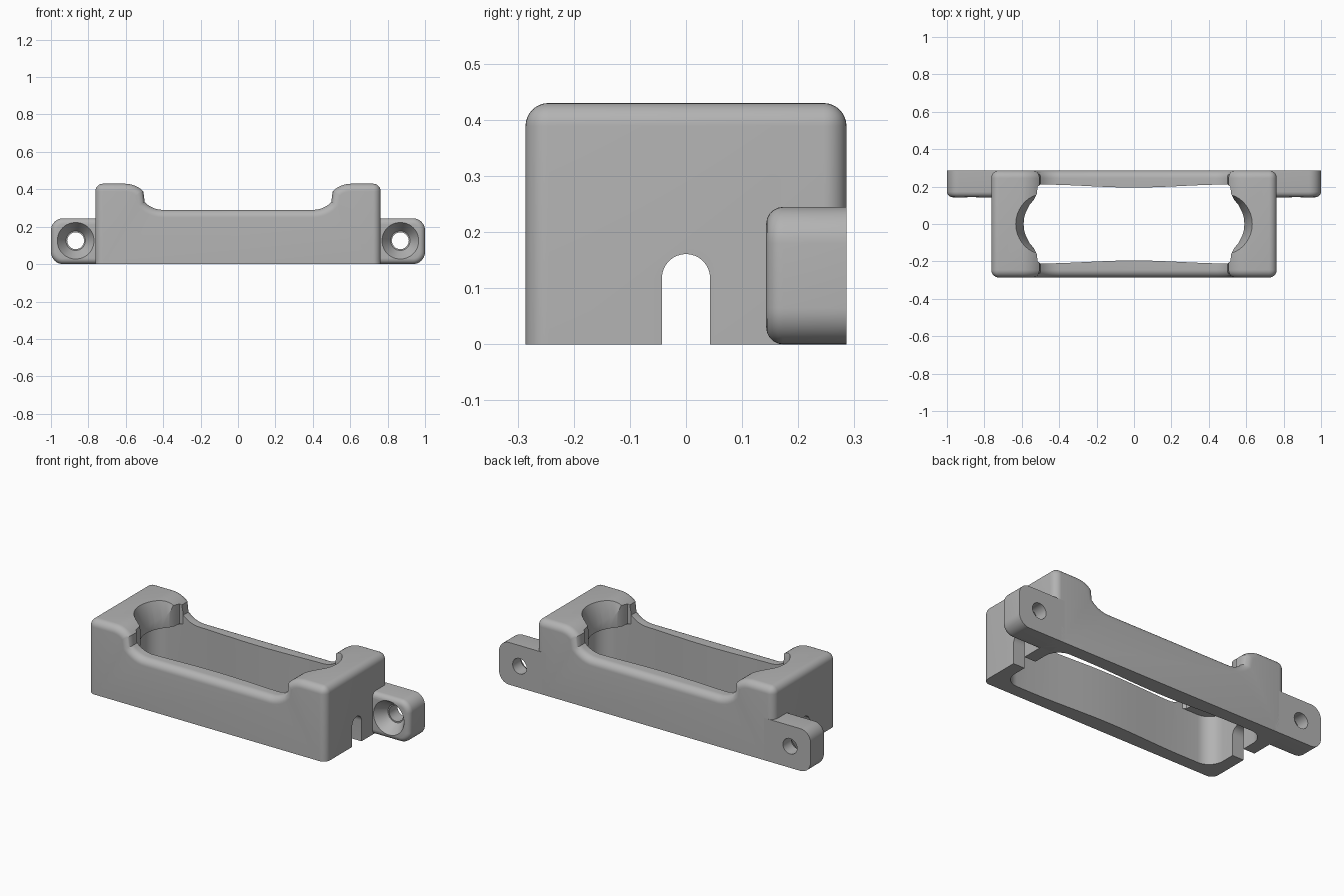
import bpy, bmesh, math
from mathutils import Vector, Matrix

default = bpy.data.objects.get("Cube")
if default:
    bpy.data.objects.remove(default, do_unlink=True)

grey = bpy.data.materials.new("plain_grey")
grey.use_nodes = True
COLOUR = (0.45, 0.45, 0.45, 1)
grey.diffuse_color = COLOUR
grey.node_tree.nodes["Principled BSDF"].inputs["Base Color"].default_value = COLOUR


def finish(bm, name):
    bmesh.ops.recalc_face_normals(bm, faces=bm.faces)
    mesh = bpy.data.meshes.new(name)
    bm.to_mesh(mesh)
    bm.free()
    mesh.materials.append(grey)
    obj = bpy.data.objects.new(name, mesh)
    bpy.context.collection.objects.link(obj)
    return obj


def prism(points, axis, lo, hi):
    """Extrude a 2D outline along the given axis."""
    bm = bmesh.new()
    place = {"x": lambda a, b, t: (t, a, b), "y": lambda a, b, t: (a, t, b),
             "z": lambda a, b, t: (a, b, t)}[axis]
    face = bm.faces.new([bm.verts.new(place(a, b, lo)) for a, b in points])
    new = bmesh.ops.extrude_face_region(bm, geom=[face])["geom"]
    shift = Vector(place(0, 0, hi - lo))
    bmesh.ops.translate(bm, vec=shift, verts=[v for v in new if isinstance(v, bmesh.types.BMVert)])
    bmesh.ops.recalc_face_normals(bm, faces=bm.faces)
    return bm


def cone(r1, r2, depth, matrix):
    bm = bmesh.new()
    bmesh.ops.create_cone(bm, cap_ends=True, segments=48, radius1=r1, radius2=r2,
                          depth=depth, matrix=matrix)
    return bm


def arc(cx, cy, r, start, end, n=10):
    angles = [math.radians(start + (end - start) * i / n) for i in range(n + 1)]
    return [(cx + r * math.cos(a), cy + r * math.sin(a)) for a in angles]


def four_way(quarter):
    """Mirror an outline running from the y axis to the x axis into all quadrants."""
    half = quarter + [(x, -y) for x, y in reversed(quarter) if y > 1e-4]
    return half + [(-x, y) for x, y in reversed(half) if x > 1e-4]


def cut(obj, bm):
    cutter = finish(bm, "cutter")
    cutter.hide_render = True
    mod = obj.modifiers.new("cut", "BOOLEAN")
    mod.operation, mod.solver, mod.object = "DIFFERENCE", "EXACT", cutter
    bpy.context.view_layer.objects.active = obj
    bpy.ops.object.modifier_apply(modifier=mod.name)
    bpy.data.objects.remove(cutter, do_unlink=True)


def smooth(obj):
    bpy.ops.object.select_all(action="DESELECT")
    obj.select_set(True)
    bpy.context.view_layer.objects.active = obj
    bpy.ops.object.shade_smooth_by_angle(angle=math.radians(30))


# Body: saddle-shaped profile with rounded outer edges
W, D, H = 0.763, 0.286, 0.43
slope = arc(0.4, 0.43, 0.14, -90, -45, 6) + arc(0.605, 0.29, 0.14, 135, 90, 6)
right = [(0, 0.29)] + slope + [(W, H), (W, 0)]
bm = prism(right + [(-x, z) for x, z in reversed(right) if x > 0], "y", -D, D)
outer = []
for e in bm.edges:
    a, b = (v.co for v in e.verts)
    on_side = abs(a.y - b.y) < 1e-4
    above = max(a.z, b.z) > 0.01
    end_top = abs(abs(a.x) - W) < 1e-4 and min(a.z, b.z) > 0.4
    if above and (on_side or end_top):
        outer.append(e)
bmesh.ops.bevel(bm, geom=outer, offset=0.066, segments=8, profile=0.5, affect="EDGES",
                clamp_overlap=True)
body = finish(bm, "body")

# Opening through the top, with slightly bowed long sides and round ends
bow = [(0.5 * i / 10, 0.203 - 0.008 * math.cos(math.pi * i / 10)) for i in range(11)]
opening = bow + [(0.515, 0.2), (0.52, 0.16), (0.535, 0.13), (0.56, 0.1),
                 (0.58, 0.06), (0.588, 0.03), (0.59, 0)]
cut(body, prism(four_way(opening), "z", -0.1, 0.6))

# Hollow underside reaching into both ends
pocket = bow + arc(0.6, 0.121, 0.09, 90, 0) + [(0.69, 0)]
cut(body, prism(four_way(pocket), "z", -0.1, 0.28))

# Scooped lips at the ends of the opening
for side in (-1, 1):
    cut(body, cone(0.15, 0.2, 0.16, Matrix.Translation((side * 0.4, 0, 0.37))
                   @ Matrix.Diagonal((1.2, 1, 1, 1))))

# Round-topped slot through both end walls
cut(body, prism([(0.043, -0.1)] + arc(0, 0.118, 0.043, 0, 180, 16) + [(-0.043, -0.1)],
                "x", -1, 1))
smooth(body)

# Mounting tabs with countersunk screw holes
for side, name in ((1, "left_tab"), (-1, "right_tab")):
    outline = ([(0.7, 0)] + arc(0.935, 0.065, 0.065, -90, 0)
               + arc(0.935, 0.18, 0.065, 0, 90) + [(0.7, 0.245)])
    bm = prism([(side * x, z) for x, z in outline], "y", 0.143, D)
    rim = [e for e in bm.edges if all(v.co.y < 0.15 for v in e.verts)
           and any(abs(v.co.x) > 0.71 for v in e.verts)]
    bmesh.ops.bevel(bm, geom=rim, offset=0.03, segments=5, profile=0.5, affect="EDGES")
    tab = finish(bm, name)
    turn = Matrix.Rotation(math.radians(-90), 4, "X")
    centre = Matrix.Translation((side * 0.868, 0.2, 0.125))
    cut(tab, cone(0.045, 0.045, 0.4, centre @ turn))
    sink = Matrix.Translation((side * 0.868, 0.175, 0.125))
    cut(tab, cone(0.1, 0.052, 0.07, sink @ turn))
    smooth(tab)
